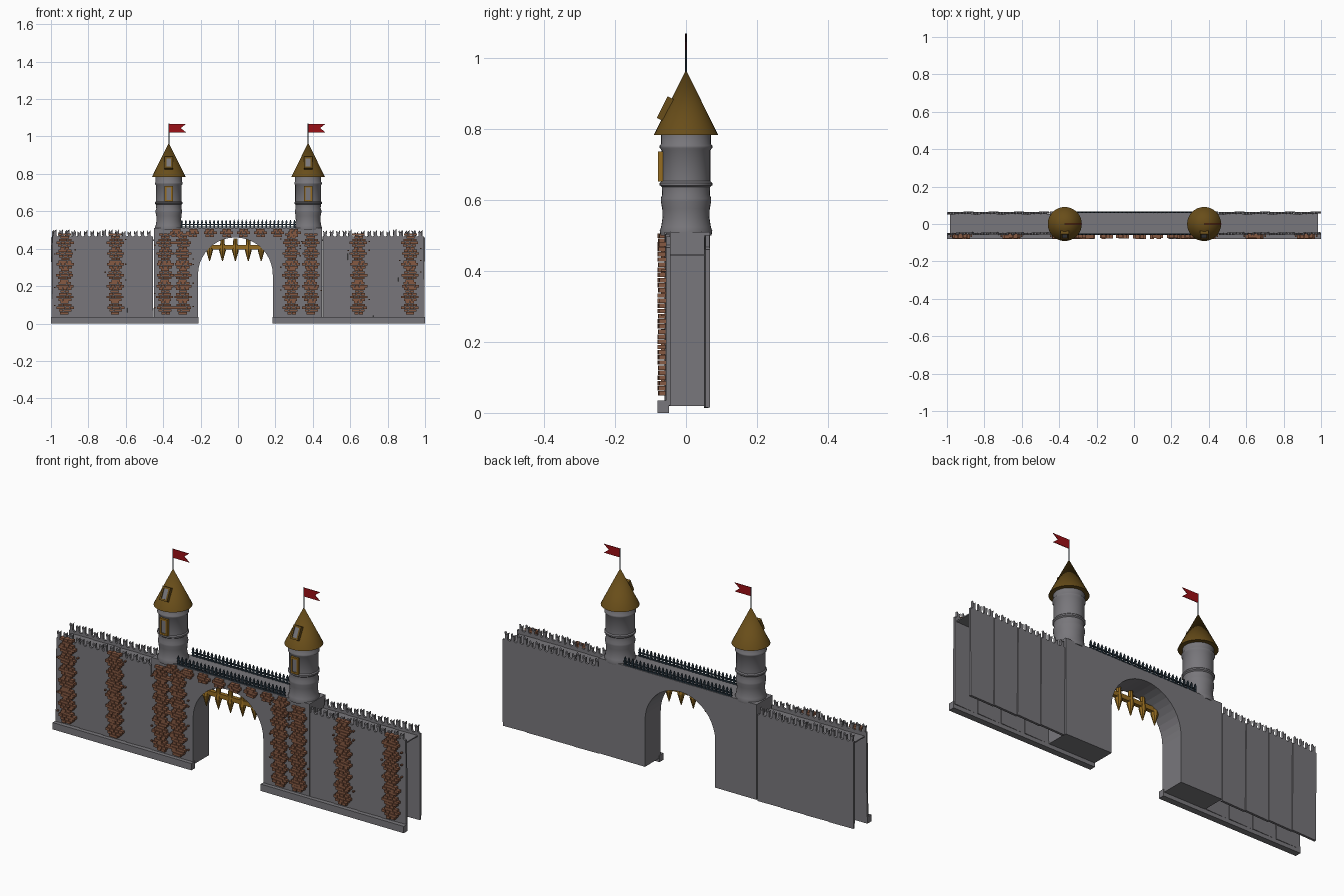
import bpy, bmesh, math, random
from mathutils import Matrix, Vector

random.seed(4)
cube = bpy.data.objects.get("Cube")
if cube:
    bpy.data.objects.remove(cube, do_unlink=True)


def material(name, r, g, b):
    m = bpy.data.materials.new(name)
    m.use_nodes = True
    m.diffuse_color = (r, g, b, 1)
    m.node_tree.nodes["Principled BSDF"].inputs["Base Color"].default_value = (r, g, b, 1)
    return m


STONE = material("grey stone", 0.19, 0.185, 0.20)
BRICK = material("brown brick", 0.24, 0.10, 0.055)
ROOF = material("dark timber", 0.14, 0.075, 0.01)
WOOD = material("golden wood", 0.30, 0.15, 0.015)
IRON = material("blue black iron", 0.02, 0.035, 0.05)
RED = material("flag red", 0.33, 0.005, 0.008)


def finish(name, bm, mat, smooth=False):
    bmesh.ops.recalc_face_normals(bm, faces=bm.faces)
    me = bpy.data.meshes.new(name)
    bm.to_mesh(me)
    bm.free()
    me.materials.append(mat)
    ob = bpy.data.objects.new(name, me)
    bpy.context.collection.objects.link(ob)
    if smooth:
        bpy.ops.object.select_all(action='DESELECT')
        ob.select_set(True)
        bpy.context.view_layer.objects.active = ob
        bpy.ops.object.shade_smooth_by_angle(angle=math.radians(40))
    return ob


def add_box(bm, x0, x1, y0, y1, z0, z1, m=Matrix()):
    c = Matrix.Translation(((x0 + x1) / 2, (y0 + y1) / 2, (z0 + z1) / 2))
    s = Matrix.Diagonal((x1 - x0, y1 - y0, z1 - z0, 1))
    bmesh.ops.create_cube(bm, size=1, matrix=m @ c @ s)


def add_prism(bm, outline, y0, y1, m=Matrix()):
    """Extrude an x-z outline along y."""
    f = bm.faces.new([bm.verts.new(m @ Vector((x, y0, z))) for x, z in outline])
    new = bmesh.ops.extrude_face_region(bm, geom=[f])["geom"]
    shift = m.to_3x3() @ Vector((0, y1 - y0, 0))
    bmesh.ops.translate(bm, vec=shift, verts=[v for v in new if isinstance(v, bmesh.types.BMVert)])


def lathe(name, profile, x, mat, segs=32):
    bm = bmesh.new()
    vs = [bm.verts.new((r, 0, z)) for r, z in profile]
    edges = [bm.edges.new(p) for p in zip(vs, vs[1:])]
    bmesh.ops.spin(bm, geom=vs + edges, cent=(0, 0, 0), axis=(0, 0, 1),
                   angle=math.tau, steps=segs)
    bmesh.ops.remove_doubles(bm, verts=bm.verts, dist=0.0001)
    ob = finish(name, bm, mat, True)
    ob.location.x = x
    return ob


# Gatehouse with a round arch
ARCH_X, ARCH_R, SPRING = -0.014, 0.2, 0.26
arch = [(ARCH_X + ARCH_R * math.cos(a), SPRING + ARCH_R * math.sin(a))
        for a in [math.pi * i / 20 for i in range(21)]]
outline = [(-0.45, 0.02), (-0.45, 0.51), (0.45, 0.51), (0.45, 0.02), (arch[0][0], 0.02)]
outline += arch + [(arch[-1][0], 0.02)]
bm = bmesh.new()
add_prism(bm, outline, -0.06, 0.068)
finish("gatehouse", bm, STONE)

# Side walls: upright panels with forked teeth, front and back, and a walkway
PANEL, TEETH = 0.135, 4


def panel_outline():
    h, step = PANEL / 2 + 0.002, (PANEL + 0.004) / TEETH
    pts = [(-h, 0.0)]
    for i in range(TEETH):
        a = -h + i * step
        tall = 0.475 + random.uniform(-0.006, 0.008)
        pts += [(a, 0.446), (a + 0.006, 0.449), (a + 0.004, tall), (a + 0.013, tall - 0.01),
                (a + 0.022, tall + 0.004), (a + 0.021, 0.452), (a + 0.029, 0.444)]
    return pts + [(h, 0.446), (h, 0.0)]


for side, label in ((-1, "right"), (1, "left")):
    for y, face, bottom in ((-0.052, "front", 0.02), (0.059, "back", 0.015)):
        bm = bmesh.new()
        for i in range(4):
            x = side * (0.455 + PANEL * (i + 0.5))
            m = (Matrix.Translation((x, y, bottom))
                 @ Matrix.Rotation(math.radians(1.8), 4, 'Z')
                 @ Matrix.Rotation(math.radians(random.uniform(-0.6, 0.6)), 4, 'Y'))
            add_prism(bm, panel_outline(), -0.006, 0.006, m)
        finish(f"{label}_{face}_wall", bm, STONE)
    bm = bmesh.new()
    add_box(bm, *sorted((side * 0.44, side * 0.985)), -0.047, 0.054, 0.442, 0.448)
    finish(f"{label}_walkway", bm, STONE)
    bm = bmesh.new()
    add_box(bm, *((-1, -0.21) if side < 0 else (0.185, 1)), -0.08, -0.048, 0.0, 0.035)
    finish(f"{label}_plinth", bm, STONE)

# Brick patches: rows that swell and narrow up the wall
BW, BH = 0.0235, 0.0145


def add_row(bm, x, z, count):
    x += random.uniform(-0.003, 0.003)
    for k in range(count):
        c = x + (k - (count - 1) / 2) * BW
        d = random.uniform(-0.003, 0.003)
        add_box(bm, c - 0.0108, c + 0.0108, -0.077 + d, -0.05, z - 0.0062, z + 0.0062)


bm = bmesh.new()
for x in (-0.925, -0.655, -0.39, -0.295, 0.285, 0.39, 0.645, 0.92):
    for i in range(30):
        add_row(bm, x, 0.055 + i * BH, (2, 3, 4, 3)[i % 4])
    for i in range(4):
        c, z = x + random.choice((-0.056, 0.056)), random.uniform(0.08, 0.46)
        add_box(bm, c - 0.004, c + 0.004, -0.07, -0.05, z - 0.003, z + 0.003)
finish("brick_columns", bm, BRICK)
bm = bmesh.new()
for i in range(8):
    for j, count in enumerate((2, 3, 2)):
        add_row(bm, -0.33 + i * 0.09, 0.47 + j * BH, count)
finish("brick_lintel", bm, BRICK)

# Raised gate: a bar with hanging pointed stakes
bm = bmesh.new()
add_box(bm, -0.175, 0.148, -0.05, -0.03, 0.397, 0.42)
for i in range(5):
    x = -0.152 + i * 0.069
    top = 0.44 if i in (0, 4) else 0.455
    for r1, r2, z0, z1 in ((0.002, 0.018, 0.333, 0.39), (0.018, 0.012, 0.39, 0.425),
                           (0.012, 0.011, 0.425, top)):
        bmesh.ops.create_cone(bm, cap_ends=True, segments=8, radius1=r1, radius2=r2,
                              depth=z1 - z0, matrix=Matrix.Translation((x, -0.04, (z0 + z1) / 2)))
finish("portcullis", bm, WOOD)

# Spiked railings along both edges of the gatehouse roof
for y, label in ((-0.056, "front"), (0.063, "back")):
    bm = bmesh.new()
    for z in (0.512, 0.526):
        add_box(bm, -0.305, 0.31, y - 0.004, y + 0.004, z, z + 0.006)
    for i in range(29):
        x = -0.3 + i * 0.0215
        add_prism(bm, [(x - 0.004, 0.505), (x - 0.004, 0.538), (x - 0.006, 0.541), (x, 0.556),
                       (x + 0.006, 0.541), (x + 0.004, 0.538), (x + 0.004, 0.505)],
                  y - 0.003, y + 0.003)
    finish(f"{label}_railing", bm, IRON)


# Towers
def window(name, m, w, h, depth, frame_mat):
    """Framed pane in the local x-z plane, facing -y."""
    bm, t = bmesh.new(), 0.009
    for s in (-1, 1):
        add_box(bm, *sorted((s * w, s * (w - t))), -0.007, depth, -h, h, m)
        add_box(bm, -w, w, -0.007, depth, *sorted((s * h, s * (h - t))), m)
    finish(name + "_frame", bm, frame_mat)
    bm = bmesh.new()
    add_box(bm, t - w, w - t, -0.002, depth, t - h, h - t, m)
    finish(name + "_pane", bm, STONE)


BODY = [(0, 0.5), (0.072, 0.5), (0.074, 0.513), (0.07, 0.524), (0.066, 0.55), (0.067, 0.575),
        (0.071, 0.596), (0.071, 0.604), (0.067, 0.615), (0.068, 0.636), (0.074, 0.641),
        (0.074, 0.648), (0.069, 0.653), (0.069, 0.74), (0.074, 0.746), (0.074, 0.753),
        (0.07, 0.758), (0.07, 0.79)]
for x, label in ((-0.37, "right"), (0.375, "left")):
    lathe(f"{label}_tower", BODY, x, STONE)
    lathe(f"{label}_tower_roof", [(0, 0.782), (0.091, 0.782), (0, 0.966)], x, ROOF)
    lathe(f"{label}_flagpole", [(0.0025, 0.95), (0.0025, 1.068), (0, 1.068)], x, IRON, 8)
    window(f"{label}_tower_window", Matrix.Translation((x, -0.072, 0.694)),
           0.022, 0.042, 0.012, WOOD)
    tilt = Matrix.Translation((x, -0.061, 0.858)) @ Matrix.Rotation(-math.atan2(0.091, 0.184), 4, 'X')
    window(f"{label}_skylight", tilt, 0.022, 0.034, 0.02, ROOF)
    bm = bmesh.new()
    add_prism(bm, [(x, 1.022), (x, 1.067), (x + 0.092, 1.067), (x + 0.064, 1.045),
                   (x + 0.092, 1.022)], -0.0015, 0.0015)
    finish(f"{label}_flag", bm, RED)
